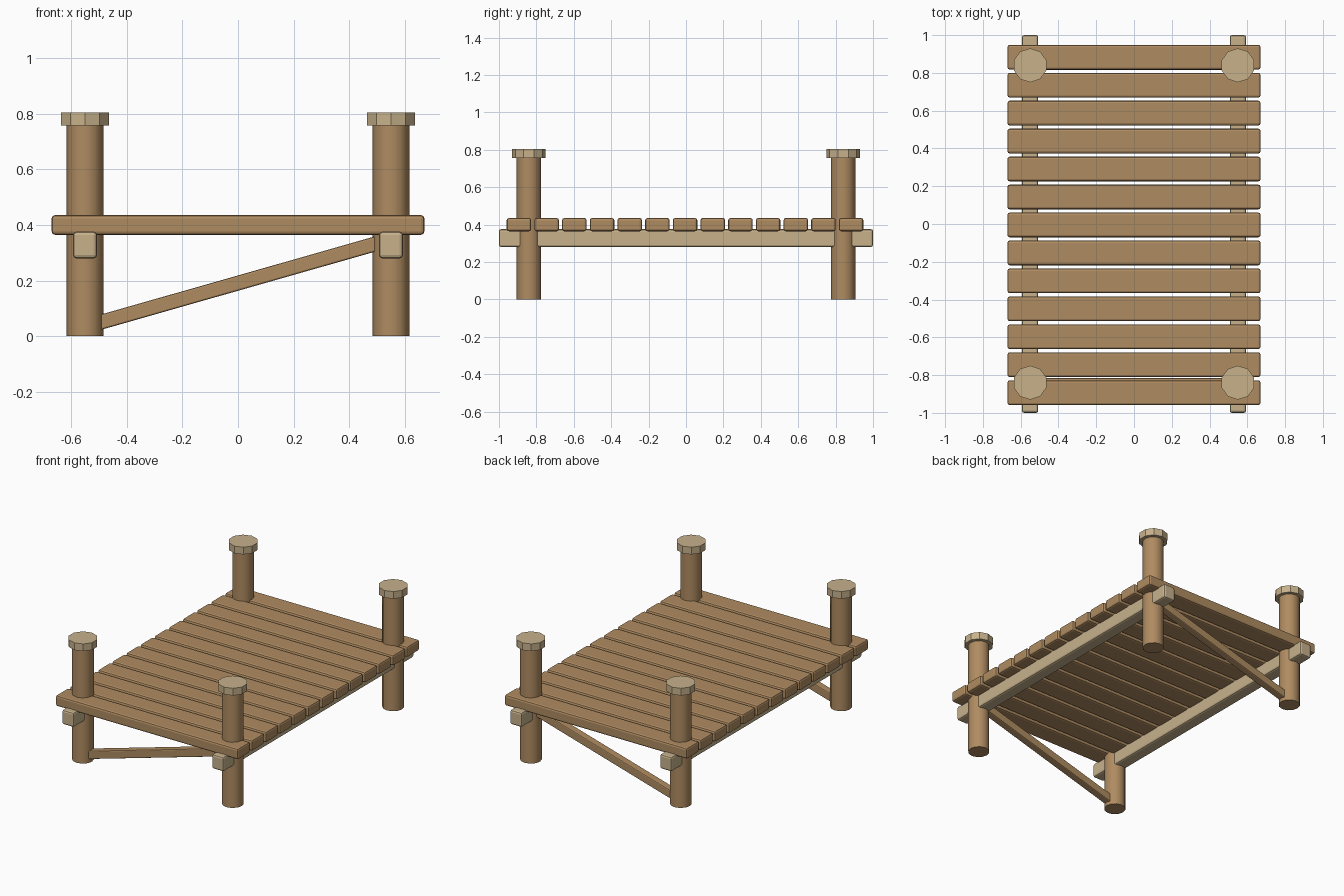
import bpy, math

if "Cube" in bpy.data.objects:
    bpy.data.objects.remove(bpy.data.objects["Cube"])


def material(name, color):
    m = bpy.data.materials.new(name)
    m.diffuse_color = color
    m.use_nodes = True
    m.node_tree.nodes["Principled BSDF"].inputs["Base Color"].default_value = m.diffuse_color
    return m


WOOD = material("wood", (0.43, 0.26, 0.12, 1))
PALE = material("pale_wood", (0.57, 0.44, 0.26, 1))


def finish(name, mat, bevel, segments=1):
    ob = bpy.context.object
    ob.name = name
    ob.data.materials.append(mat)
    if bevel:
        b = ob.modifiers.new("bevel", 'BEVEL')
        b.width = bevel
        b.segments = segments
        b.limit_method = 'ANGLE'
        b.angle_limit = math.radians(50)
    return ob


def box(name, loc, size, mat, bevel, tilt=0):
    bpy.ops.mesh.primitive_cube_add(size=1, location=loc)
    bpy.context.object.scale = size
    bpy.ops.object.transform_apply(location=False, rotation=False, scale=True)
    bpy.context.object.rotation_euler.y = tilt
    return finish(name, mat, bevel, 2)


def cylinder(name, x, y, z0, z1, radius, sides, mat, bevel=0):
    bpy.ops.mesh.primitive_cylinder_add(vertices=sides, radius=radius, depth=z1 - z0,
                                        location=(x, y, (z0 + z1) / 2))
    return finish(name, mat, bevel)


# Deck planks
for i in range(13):
    box(f"plank_{i + 1}", (0, -0.005 + (i - 6) * 0.148, 0.4), (1.34, 0.131, 0.071), WOOD, 0.012)

# Lengthwise stringers under the deck
for side, x in (("left", -0.55), ("right", 0.55)):
    box(f"{side}_stringer", (x, 0, 0.328), (0.086, 2.0, 0.096), PALE, 0.012)

# Corner posts with faceted caps
for end, y in (("front", -0.84), ("back", 0.84)):
    for side, x in (("left", -0.55), ("right", 0.55)):
        cylinder(f"{end}_{side}_post", x, y, 0, 0.765, 0.066, 12, WOOD)
        bpy.ops.object.shade_smooth_by_angle(angle=math.radians(40))
        cylinder(f"{end}_{side}_cap", x, y, 0.757, 0.805, 0.09, 10, PALE)

# Diagonal end braces, low on the left and high on the right
rise, run = 0.305, 1.07
for end, y in (("front", -0.84), ("back", 0.84)):
    box(f"{end}_brace", (0, y, 0.191), (math.hypot(rise, run), 0.05, 0.053), WOOD, 0.006,
        -math.atan2(rise, run))
